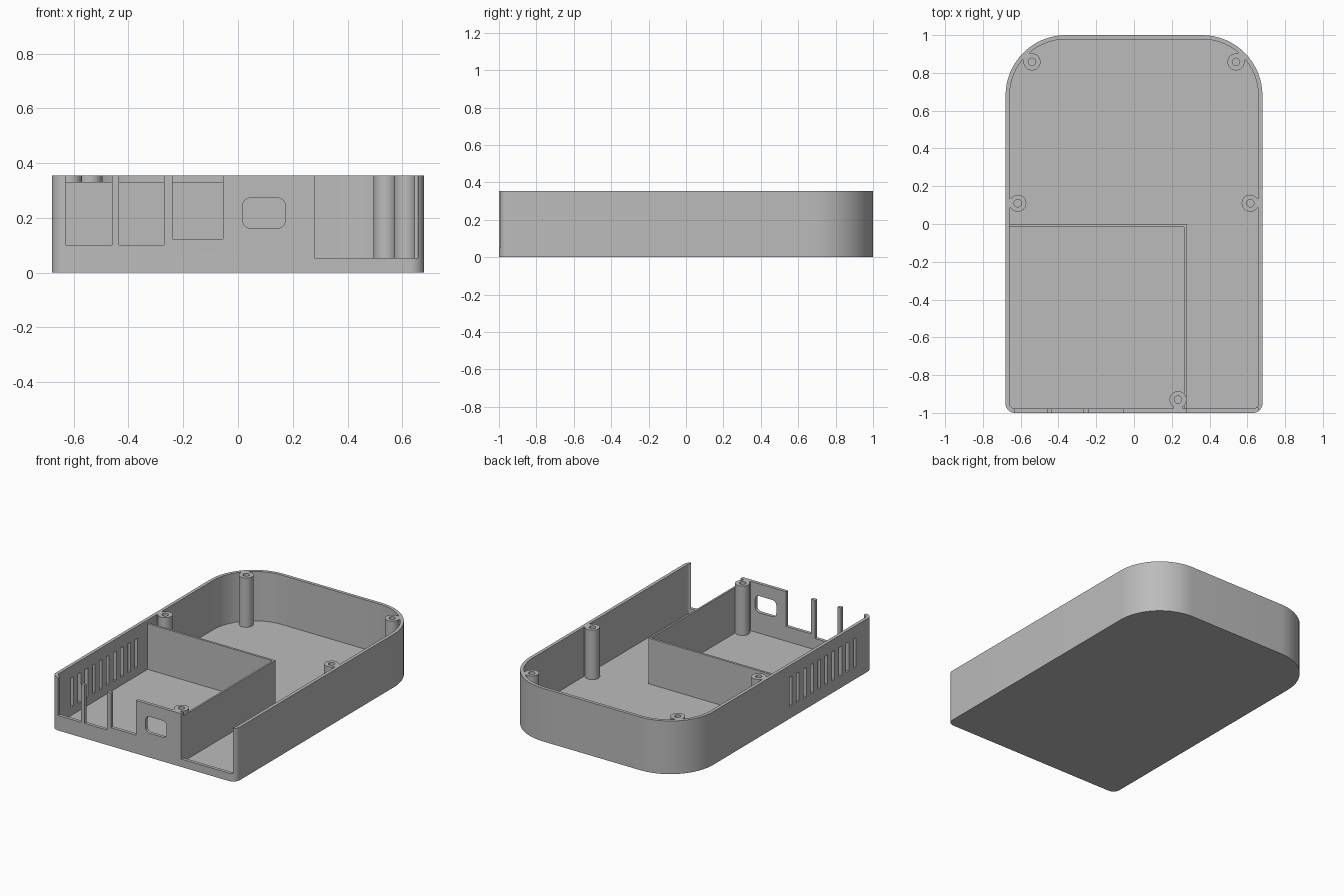
import bpy, bmesh, math
from mathutils import Vector

if "Cube" in bpy.data.objects:
    bpy.data.objects.remove(bpy.data.objects["Cube"])

W, L, H = 0.68, 1.0, 0.355      # half width, half length, height
WALL, FLOOR = 0.022, 0.025
BACK_R, FRONT_R = 0.32, 0.05

grey = bpy.data.materials.new("plain grey")
grey.use_nodes = True
grey.diffuse_color = (0.5, 0.5, 0.5, 1)
grey.node_tree.nodes["Principled BSDF"].inputs["Base Color"].default_value = (0.5, 0.5, 0.5, 1)


def rounded(x0, x1, y0, y1, r_low, r_high, steps):
    """Counter-clockwise rounded rectangle with separate low and high radii."""
    pts = []
    corners = [(x1, y0, -1, 1, r_low), (x1, y1, -1, -1, r_high),
               (x0, y1, 1, -1, r_high), (x0, y0, 1, 1, r_low)]
    for i, (x, y, sx, sy, r) in enumerate(corners):
        for k in range(steps + 1):
            a = math.pi / 2 * (i - 1 + k / steps)
            pts.append((x + sx * r + r * math.cos(a), y + sy * r + r * math.sin(a)))
    return pts


def finish(name, bm):
    bmesh.ops.recalc_face_normals(bm, faces=bm.faces)
    mesh = bpy.data.meshes.new(name)
    bm.to_mesh(mesh)
    bm.free()
    mesh.materials.append(grey)
    ob = bpy.data.objects.new(name, mesh)
    bpy.context.collection.objects.link(ob)
    return ob


def prism(name, pts, start, end, upright=False):
    """Extrude a profile along z, or along y for an upright profile."""
    bm = bmesh.new()
    place = (lambda p, d: (p[0], d, p[1])) if upright else (lambda p, d: (p[0], p[1], d))
    face = bm.faces.new([bm.verts.new(place(p, start)) for p in pts])
    ext = bmesh.ops.extrude_face_region(bm, geom=[face])
    move = Vector(place((0, 0), end - start))
    bmesh.ops.translate(bm, vec=move, verts=[v for v in ext["geom"] if isinstance(v, bmesh.types.BMVert)])
    return finish(name, bm)


def box(name, x0, x1, y0, y1, z0, z1):
    return prism(name, [(x0, y0), (x1, y0), (x1, y1), (x0, y1)], z0, z1)


def circle(x, y, r, n=32):
    return [(x + r * math.cos(2 * math.pi * i / n), y + r * math.sin(2 * math.pi * i / n)) for i in range(n)]


def combine(target, tool, operation="DIFFERENCE"):
    tool.hide_render = True
    mod = target.modifiers.new("combine", "BOOLEAN")
    mod.operation, mod.solver, mod.object = operation, "EXACT", tool
    bpy.context.view_layer.objects.active = target
    bpy.ops.object.modifier_apply(modifier=mod.name)
    bpy.data.objects.remove(tool)


def smooth(ob):
    bpy.ops.object.select_all(action="DESELECT")
    ob.select_set(True)
    bpy.context.view_layer.objects.active = ob
    bpy.ops.object.shade_smooth_by_angle(angle=math.radians(30))


# Tray with rounded corners
tray = prism("tray", rounded(-W, W, -L, L, FRONT_R, BACK_R, 16), 0, H)
combine(tray, prism("cavity", rounded(-W + WALL, W - WALL, -L + WALL, L - WALL,
                                      FRONT_R - WALL, BACK_R - WALL, 16), FLOOR, H + 0.1))

# Open connector slots and the wide bay in the front wall
for x0, x1, z0 in [(-0.63, -0.46, 0.1), (-0.435, -0.27, 0.1),
                   (-0.24, -0.055, 0.123), (0.28, W - WALL, 0.053)]:
    combine(tray, box("slot_cutter", x0, x1, -L - 0.1, -L + WALL + 0.004, z0, H + 0.1))

# Rounded port in the front wall
combine(tray, prism("port_cutter", rounded(0.017, 0.173, 0.162, 0.273, 0.03, 0.03, 6),
                    -L - 0.1, -L + WALL + 0.01, upright=True))

# Row of vents in the right wall
for i in range(10):
    y = -0.81 + 0.075 * i
    combine(tray, box("vent_cutter", -W - 0.1, -W + WALL + 0.01, y - 0.014, y + 0.014, 0.08, 0.275))
smooth(tray)

# Inner partition walls
box("cross_partition", -W + WALL / 2, 0.277, -0.015, 0, FLOOR - 0.01, 0.33)
box("long_partition", 0.265, 0.277, -L + WALL / 2, -0.015, FLOOR - 0.01, 0.33)

# Screw posts, each with a short web that joins the wall
d = math.sqrt(0.5)
posts = [("front_post", 0.233, -0.93, 0, -1)]
for side, s in (("left", 1), ("right", -1)):
    posts.append((side + "_middle_post", s * 0.615, 0.11, s, 0))
    posts.append((side + "_back_post", s * 0.54, 0.858, s * d, d))
for name, x, y, dx, dy in posts:
    post = prism(name, circle(x, y, 0.045), FLOOR - 0.01, H)
    half, reach = 0.025, 0.053
    web = [(x - dy * half, y + dx * half), (x + dy * half, y - dx * half),
           (x + dx * reach + dy * half, y + dy * reach - dx * half),
           (x + dx * reach - dy * half, y + dy * reach + dx * half)]
    combine(post, prism("web", web, FLOOR - 0.01, H), "UNION")
    combine(post, prism("hole_cutter", circle(x, y, 0.02, 24), 0.15, H + 0.1))
    smooth(post)
